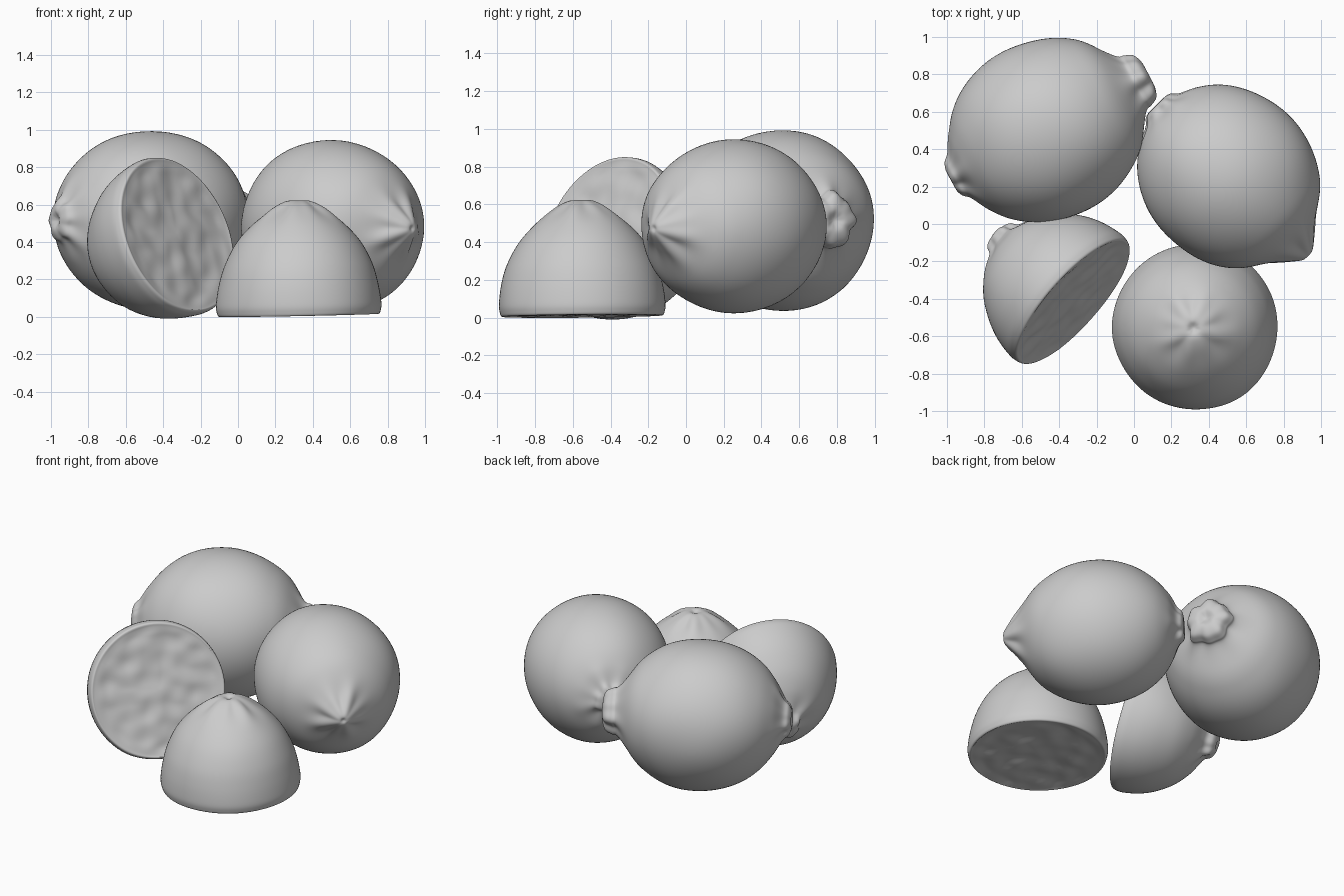
import bpy, bmesh, math
from mathutils import Vector, noise

if "Cube" in bpy.data.objects:
    bpy.data.objects.remove(bpy.data.objects["Cube"])

SEG = 96


def smooth_profile(pts, n=6):
    """Catmull-Rom curve through (radius, height) points."""
    p = [Vector(q) for q in pts]
    # mirror the neighbours across the axis so the poles stay round
    p = [Vector((-p[1].x, p[1].y))] + p + [Vector((-p[-2].x, p[-2].y))]
    out = []
    for i in range(1, len(p) - 2):
        a, b, c, d = p[i - 1:i + 3]
        for k in range(n):
            t = k / n
            out.append(0.5 * (2 * b + (c - a) * t + (2 * a - 5 * b + 4 * c - d) * t ** 2
                              + (3 * b - a - 3 * c + d) * t ** 3))
    return out + [p[-2]]


def body(a_low, a_high, b, low_nub, high_nub):
    """Ellipsoid arc between two end nubs."""
    arc = []
    for deg in range(-62, 63, 14):
        t = math.radians(deg)
        a = a_low if deg < 0 else a_high
        arc.append((b * math.cos(t), a * math.sin(t)))
    return low_nub + arc + high_nub


def lemon(name, profile, centre, axis, seed, cut=False):
    prof = smooth_profile(profile)
    bm = bmesh.new()
    rings = []
    for i, q in enumerate(prof):
        pole = i in (0, len(prof) - 1)
        ring = []
        for s in range(1 if pole else SEG):
            ang = 2 * math.pi * s / SEG
            r, z = max(q.x, 0.0), q.y
            face = cut and z < 0.03 and r < 0.42
            if not face:
                # puckered folds radiating from the ends
                w = math.exp(-((r - 0.12) / 0.08) ** 2)
                r *= 1 + w * (0.07 * math.sin(5 * ang + seed) + 0.05 * math.sin(8 * ang + 2 * seed))
            v = Vector((r * math.cos(ang), r * math.sin(ang), z))
            off = Vector((seed * 7.3, seed * 3.1, 0))
            if face:
                # uneven pulp on the cut
                v.z += 0.014 * noise.noise(v * 9 + off) * min(1, (0.42 - r) / 0.06)
            else:
                v *= 1 + 0.015 * noise.noise(v * 3 + off)
            ring.append(bm.verts.new(v))
        rings.append(ring)
    for lo, hi in zip(rings, rings[1:]):
        for s in range(SEG):
            t = (s + 1) % SEG
            if len(lo) == 1:
                bm.faces.new((lo[0], hi[t], hi[s]))
            elif len(hi) == 1:
                bm.faces.new((lo[s], lo[t], hi[0]))
            else:
                bm.faces.new((lo[s], lo[t], hi[t], hi[s]))
    bmesh.ops.recalc_face_normals(bm, faces=bm.faces)
    for f in bm.faces:
        f.smooth = True
    me = bpy.data.meshes.new(name)
    bm.to_mesh(me)
    bm.free()
    ob = bpy.data.objects.new(name, me)
    bpy.context.collection.objects.link(ob)
    ob.location = centre
    ob.rotation_mode = 'QUATERNION'
    ob.rotation_quaternion = Vector(axis).to_track_quat('Z', 'Y')
    return ob


# Whole lemon, back left
lemon("whole_lemon_left",
      body(0.53, 0.54, 0.48,
           [(0, -0.55), (0.05, -0.57), (0.095, -0.555), (0.13, -0.52)],
           [(0.165, 0.515), (0.145, 0.555), (0.12, 0.6), (0.06, 0.62), (0, 0.6)]),
      (-0.47, 0.5, 0.515), (math.cos(math.radians(28)), math.sin(math.radians(28)), 0), 1.0)

# Whole lemon, right, with a pointed tip towards the front
lemon("whole_lemon_right",
      body(0.505, 0.53, 0.46,
           [(0, -0.52), (0.05, -0.535), (0.09, -0.525), (0.125, -0.49)],
           [(0.17, 0.5), (0.11, 0.55), (0.055, 0.595), (0.025, 0.61), (0, 0.605)]),
      (0.5, 0.26, 0.485), (1, -1, -0.03), 2.3)

# Shared cut face with rounded rim
cut_face = [(0, 0.016), (0.12, 0.016), (0.24, 0.016), (0.34, 0.014), (0.405, 0.008), (0.428, 0.006), (0.438, 0.025)]

# Half lemon, cut face down
lemon("half_lemon_down",
      cut_face + [(0.442, 0.07), (0.427, 0.17), (0.395, 0.28), (0.335, 0.395), (0.25, 0.49),
                  (0.15, 0.565), (0.085, 0.603), (0.04, 0.614), (0, 0.6)],
      (0.33, -0.55, 0.003), (-0.02, -0.01, 1), 3.7, cut=True)

# Half lemon, leaning with cut face towards the front right
lemon("half_lemon_leaning",
      cut_face + [(0.44, 0.07), (0.42, 0.17), (0.38, 0.27), (0.315, 0.37), (0.23, 0.445),
                  (0.14, 0.495), (0.105, 0.52), (0.085, 0.56), (0.045, 0.58), (0, 0.57)],
      (-0.32, -0.42, 0.44), (-0.71, 0.63, -0.31), 5.1, cut=True)
